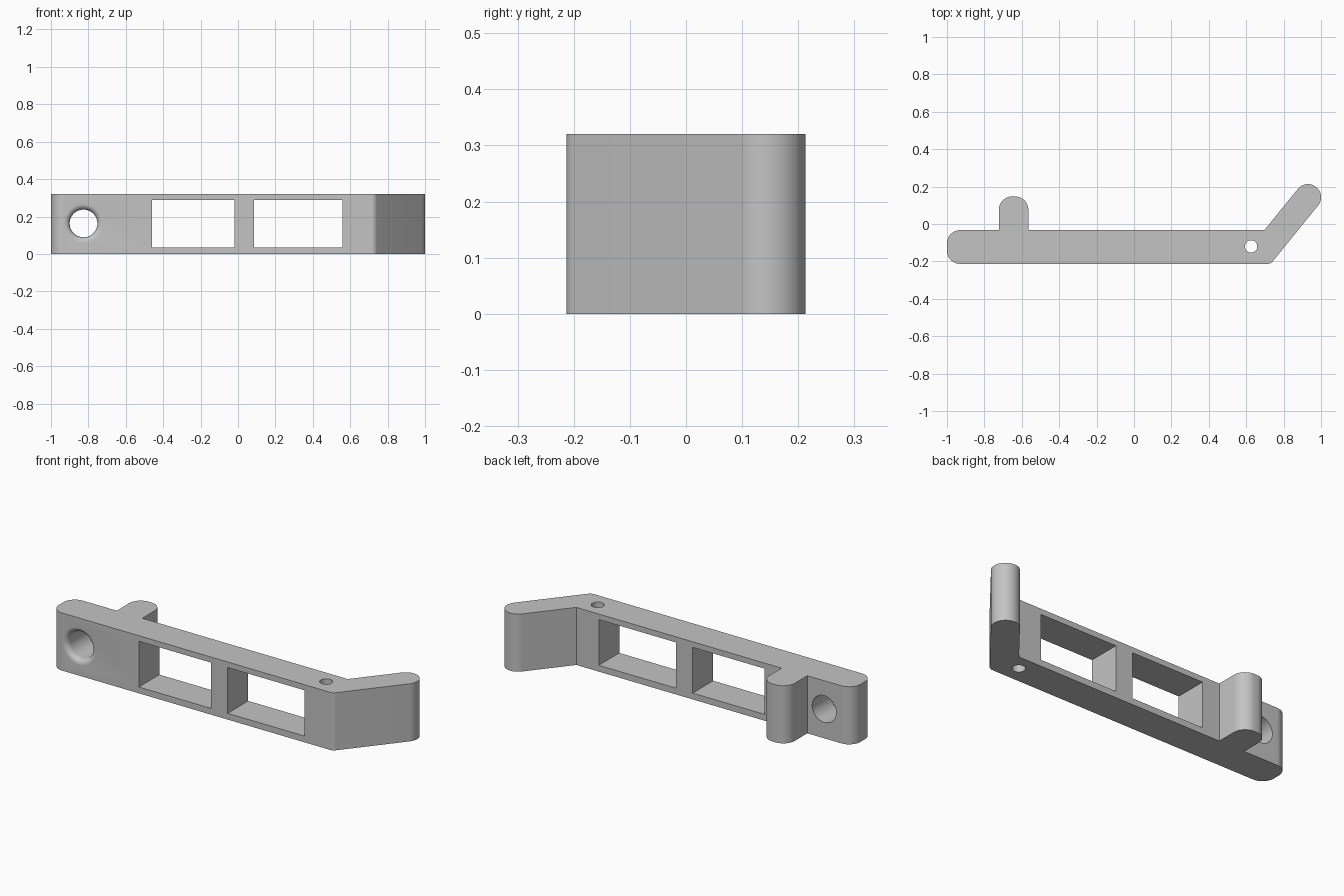
import bpy, bmesh, math
from mathutils import Vector

if "Cube" in bpy.data.objects:
    bpy.data.objects.remove(bpy.data.objects["Cube"])

HEIGHT = 0.32
FRONT, BACK = -0.213, -0.033

grey = bpy.data.materials.new("plain grey")
grey.use_nodes = True
colour = (0.55, 0.55, 0.55, 1)
grey.diffuse_color = colour
grey.node_tree.nodes["Principled BSDF"].inputs["Base Color"].default_value = colour


def make_object(name, bm):
    bmesh.ops.recalc_face_normals(bm, faces=bm.faces)
    mesh = bpy.data.meshes.new(name)
    bm.to_mesh(mesh)
    bm.free()
    mesh.materials.append(grey)
    obj = bpy.data.objects.new(name, mesh)
    bpy.context.collection.objects.link(obj)
    return obj


def rounded_outline(corners, steps=14):
    """Replace each (x, y, radius) corner with a tangent arc."""
    points = []
    for i, (x, y, r) in enumerate(corners):
        p = Vector((x, y))
        if r == 0:
            points.append(p)
            continue
        a = (Vector(corners[i - 1][:2]) - p).normalized()
        b = (Vector(corners[(i + 1) % len(corners)][:2]) - p).normalized()
        half = a.angle(b) / 2
        centre = p + (a + b).normalized() * (r / math.sin(half))
        start = p + a * (r / math.tan(half)) - centre
        end = p + b * (r / math.tan(half)) - centre
        sweep = math.atan2(start.x * end.y - start.y * end.x, start.dot(end))
        for k in range(steps + 1):
            t = sweep * k / steps
            c, s = math.cos(t), math.sin(t)
            points.append(centre + Vector((start.x * c - start.y * s,
                                           start.x * s + start.y * c)))
    return points


def box(name, x0, x1, z0, z1):
    bm = bmesh.new()
    bmesh.ops.create_cube(bm, size=1)
    for v in bm.verts:
        v.co = (x0 if v.co.x < 0 else x1, v.co.y + (FRONT + BACK) / 2,
                z0 if v.co.z < 0 else z1)
    return make_object(name, bm)


def turned(name, profile, sides=48):
    """Solid of revolution about z from (radius, height) pairs."""
    bm = bmesh.new()
    rings = [[bm.verts.new((r * math.cos(2 * math.pi * k / sides),
                            r * math.sin(2 * math.pi * k / sides), h))
              for k in range(sides)] for r, h in profile]
    for low, high in zip(rings, rings[1:]):
        for k in range(sides):
            n = (k + 1) % sides
            bm.faces.new((low[k], low[n], high[n], high[k]))
    bm.faces.new(rings[0])
    bm.faces.new(rings[-1])
    return make_object(name, bm)


# Bracket body: bar, rear peg and angled arm in one extruded outline
d = Vector((0.63, 0.777)).normalized()
n = Vector((d.y, -d.x))
tip, r = Vector((0.93, 0.143)), 0.07
inner_tip, outer_tip = tip + (d - n) * r, tip + (d + n) * r
outline = rounded_outline([
    (-1, FRONT, 0.07), (0.731, FRONT, 0.035),
    (*outer_tip, r - 0.0005), (*inner_tip, r - 0.0005),
    (0.697, BACK, 0), (-0.565, BACK, 0), (-0.565, 0.147, 0.07),
    (-0.722, 0.147, 0.07), (-0.722, BACK, 0), (-1, BACK, 0.07)])
bm = bmesh.new()
base = bm.faces.new([bm.verts.new((p.x, p.y, 0)) for p in outline])
top = bmesh.ops.extrude_face_region(bm, geom=[base])["geom"]
bmesh.ops.translate(bm, vec=(0, 0, HEIGHT),
                    verts=[v for v in top if isinstance(v, bmesh.types.BMVert)])
body = make_object("bracket_body", bm)

# Cutters: two windows, pin hole, and cross hole with a rounded front rim
cutters = [box("window_cutter_right", -0.46, -0.018, 0.035, 0.289),
           box("window_cutter_left", 0.086, 0.559, 0.035, 0.289)]
pin = turned("pin_hole_cutter", [(0.033, -0.1), (0.033, HEIGHT + 0.1)])
pin.location = (0.626, -0.12, 0)
hole_r, rim = 0.074, 0.03
profile = [(hole_r + rim, -0.1)]
for k in range(9):
    t = math.pi / 2 * k / 8
    profile.append((hole_r + rim * (1 - math.sin(t)), rim * (1 - math.cos(t))))
profile.append((hole_r, 0.4))
cross = turned("cross_hole_cutter", profile)
cross.rotation_euler.x = -math.pi / 2
cross.location = (-0.826, FRONT, 0.163)
cutters += [pin, cross]

bpy.context.view_layer.objects.active = body
for cutter in cutters:
    cutter.hide_render = True
    mod = body.modifiers.new(cutter.name, 'BOOLEAN')
    mod.operation = 'DIFFERENCE'
    mod.solver = 'EXACT'
    mod.object = cutter
    bpy.ops.object.modifier_apply(modifier=mod.name)
for cutter in cutters:
    bpy.data.objects.remove(cutter)

# Smooth the rounds, keep the edges crisp
bpy.ops.object.select_all(action='DESELECT')
body.select_set(True)
bpy.ops.object.shade_smooth_by_angle(angle=math.radians(30))
